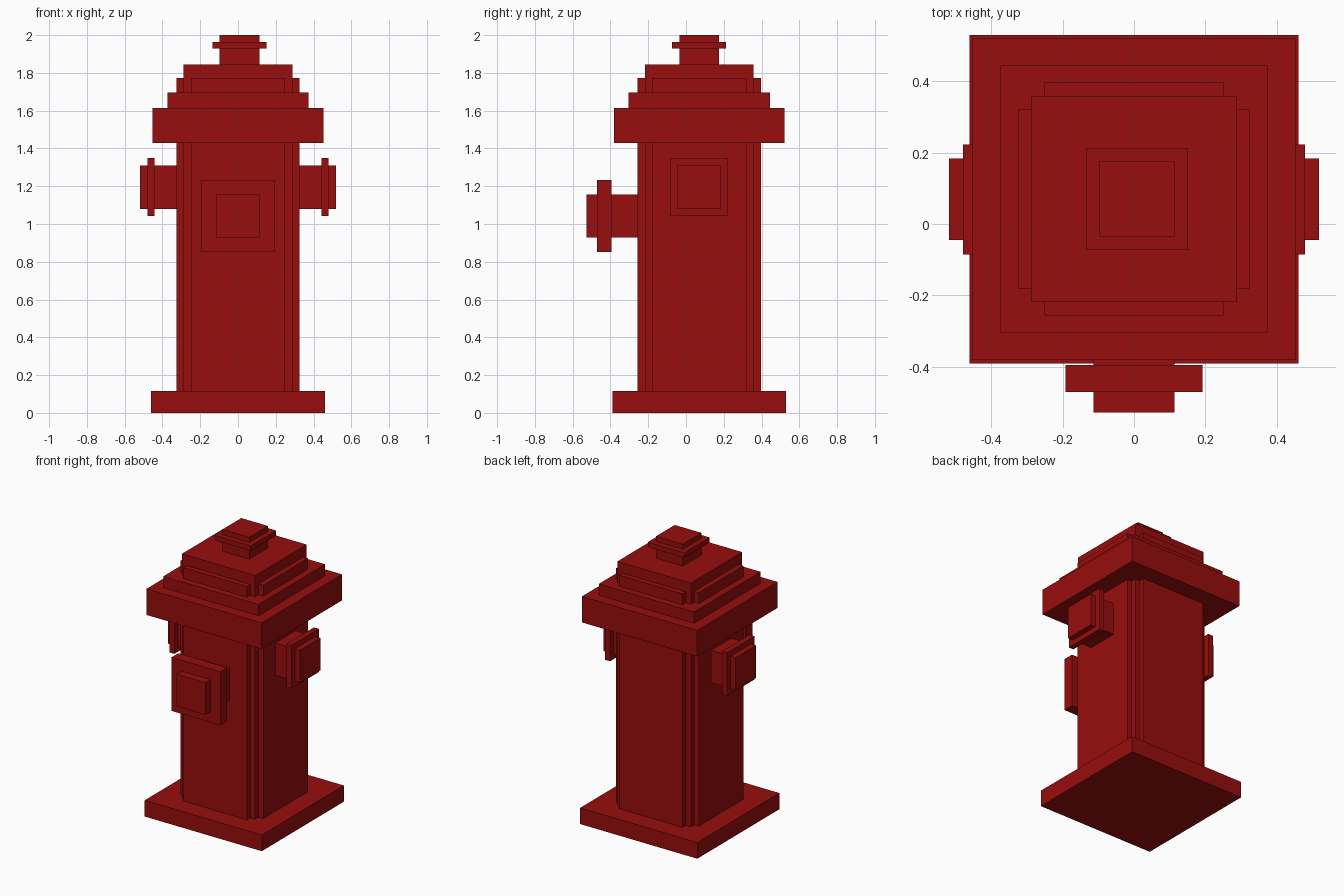
import bpy, bmesh
from mathutils import Vector

if "Cube" in bpy.data.objects:
    bpy.data.objects.remove(bpy.data.objects["Cube"])

red = bpy.data.materials.new("hydrant_red")
red.diffuse_color = (0.315, 0.004, 0.004, 1)
red.use_nodes = True
red.node_tree.nodes["Principled BSDF"].inputs["Base Color"].default_value = red.diffuse_color

CY = 0.07  # depth of the barrel axis


def box(name, x, y, z):
    """Axis-aligned box from (min, max) ranges."""
    bm = bmesh.new()
    bmesh.ops.create_cube(bm, size=1)
    for v in bm.verts:
        v.co = Vector([r[0] + (c + 0.5) * (r[1] - r[0]) for c, r in zip(v.co, (x, y, z))])
    mesh = bpy.data.meshes.new(name)
    bm.to_mesh(mesh)
    bm.free()
    mesh.materials.append(red)
    obj = bpy.data.objects.new(name, mesh)
    bpy.context.collection.objects.link(obj)
    return obj


def tier(name, hx, hy, z0, z1, cx=0):
    """Box centred on the barrel axis."""
    return box(name, (cx - hx, cx + hx), (CY - hy, CY + hy), (z0, z1))


# Base and stepped barrel
tier("base_plate", 0.46, 0.46, 0, 0.115)
tier("barrel_core", 0.288, 0.288, 0.10, 1.845)
tier("barrel_side_panels", 0.325, 0.25, 0.10, 1.772)
tier("barrel_front_back_panels", 0.25, 0.326, 0.10, 1.772)

# Bonnet
tier("bonnet_brim", 0.452, 0.451, 1.43, 1.615)
tier("bonnet_step", 0.374, 0.374, 1.60, 1.695)

# Top nut with collar
tier("top_nut", 0.105, 0.105, 1.83, 2.0, 0.008)
tier("top_nut_collar", 0.143, 0.143, 1.928, 1.963, 0.008)

# Side outlets with flanges
for side, s in (("left", -1), ("right", 1)):
    box(side + "_outlet", sorted((s * 0.30, s * 0.518)), (-0.045, 0.183), (1.08, 1.31))
    box(side + "_outlet_flange", sorted((s * 0.441, s * 0.479)), (-0.085, 0.222), (1.043, 1.35))

# Front outlet with flange
box("front_outlet", (-0.114, 0.114), (-0.528, -0.23), (0.928, 1.156))
box("front_outlet_flange", (-0.192, 0.192), (-0.47, -0.395), (0.852, 1.233))
